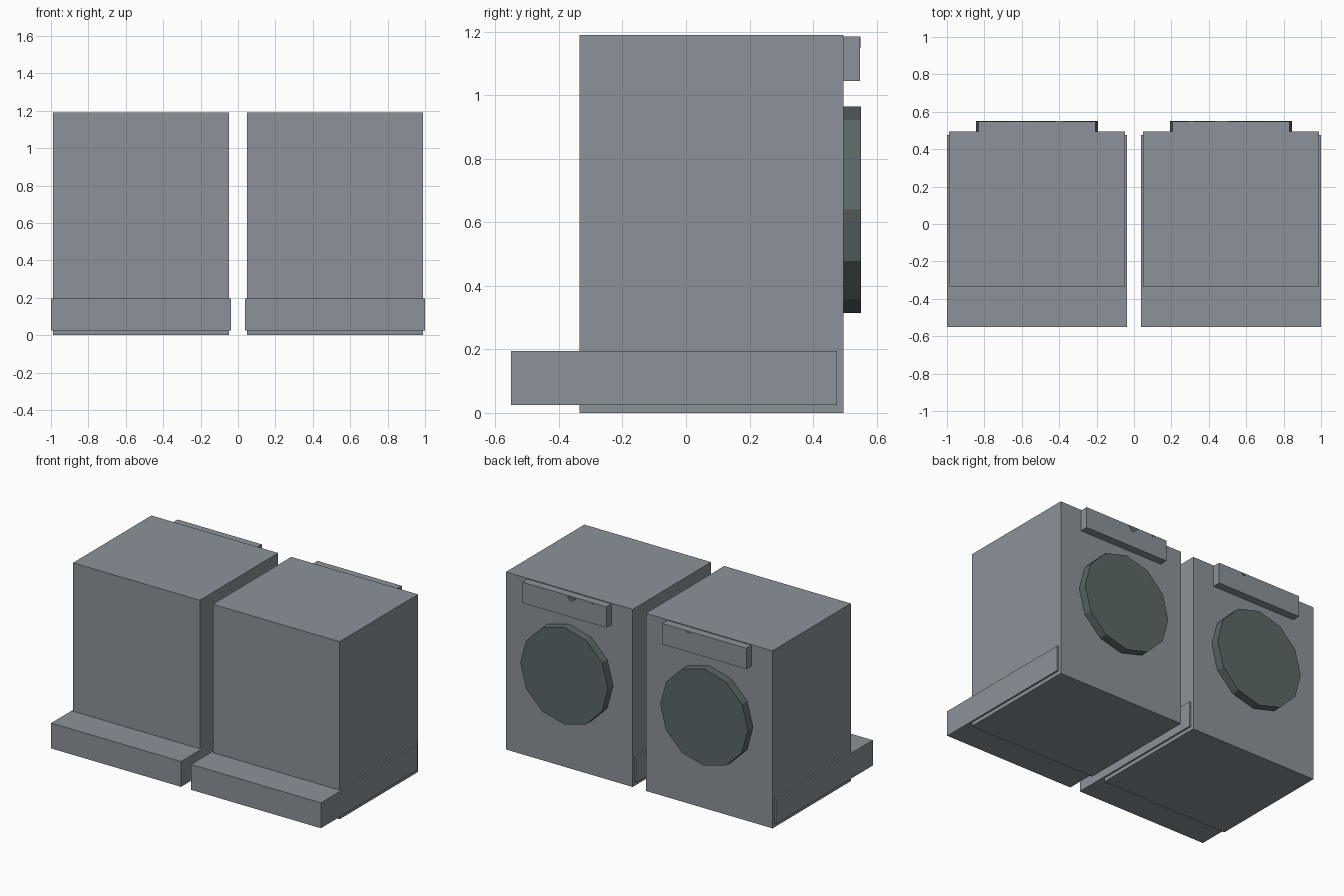
import bpy
import math
from mathutils import Matrix

if "Cube" in bpy.data.objects:
    bpy.data.objects.remove(bpy.data.objects["Cube"])


def material(name, rgb):
    m = bpy.data.materials.new(name)
    m.diffuse_color = (*rgb, 1)
    m.use_nodes = True
    m.node_tree.nodes["Principled BSDF"].inputs["Base Color"].default_value = m.diffuse_color
    return m


GREY = material("steel_grey", (0.26, 0.29, 0.32))
DARK = material("dark_glass", (0.105, 0.135, 0.137))


def mesh_object(name, verts, faces, mat):
    me = bpy.data.meshes.new(name)
    me.from_pydata(verts, [], faces)
    me.materials.append(mat)
    ob = bpy.data.objects.new(name, me)
    bpy.context.collection.objects.link(ob)
    return ob


def prism(name, outline, y0, y1, mat):
    """Extrude an x/z outline (counter-clockwise seen from -y) from y0 to y1."""
    n = len(outline)
    verts = [(x, y, z) for y in (y0, y1) for x, z in outline]
    faces = [tuple(range(n)), tuple(reversed(range(n, 2 * n)))]
    faces += [((i + 1) % n, i, n + i, n + (i + 1) % n) for i in range(n)]
    return mesh_object(name, verts, faces, mat)


def box(name, cx, half, y0, y1, z0, z1, mat):
    outline = [(cx - half, z0), (cx + half, z0), (cx + half, z1), (cx - half, z1)]
    return prism(name, outline, y0, y1, mat)


def arc(cx, cz, r, start, end, steps):
    return [(cx + r * math.cos(a), cz + r * math.sin(a))
            for a in (start + (end - start) * i / steps for i in range(steps + 1))]


# control dots on each panel: x position and radius
dots = {"left": [(-0.40, 0.016)],
        "right": [(0.465, 0.034), (0.31, 0.012)]}

for side, cx in (("left", -0.5185), ("right", 0.5185)):
    # cabinet and the wider plinth that sticks out at the front
    box(side + "_cabinet", cx, 0.47, -0.335, 0.495, 0, 1.19, GREY)
    box(side + "_plinth", cx, 0.4815, -0.55, 0.475, 0.025, 0.195, GREY)
    # control panel above the door
    box(side + "_control_panel", cx, 0.312, 0.49, 0.548, 1.045, 1.185, GREY)
    # twelve-sided door
    door = arc(cx, 0.64, 0.325, 0, 2 * math.pi, 12)[:-1]
    prism(side + "_door", door, 0.49, 0.55, DARK)
    # half-round dots hanging from the top edge of the panel
    for x, r in dots[side]:
        prism(side + "_panel_dot", arc(x, 1.183, r, math.pi, 2 * math.pi, 6),
              0.545, 0.5495, DARK)
